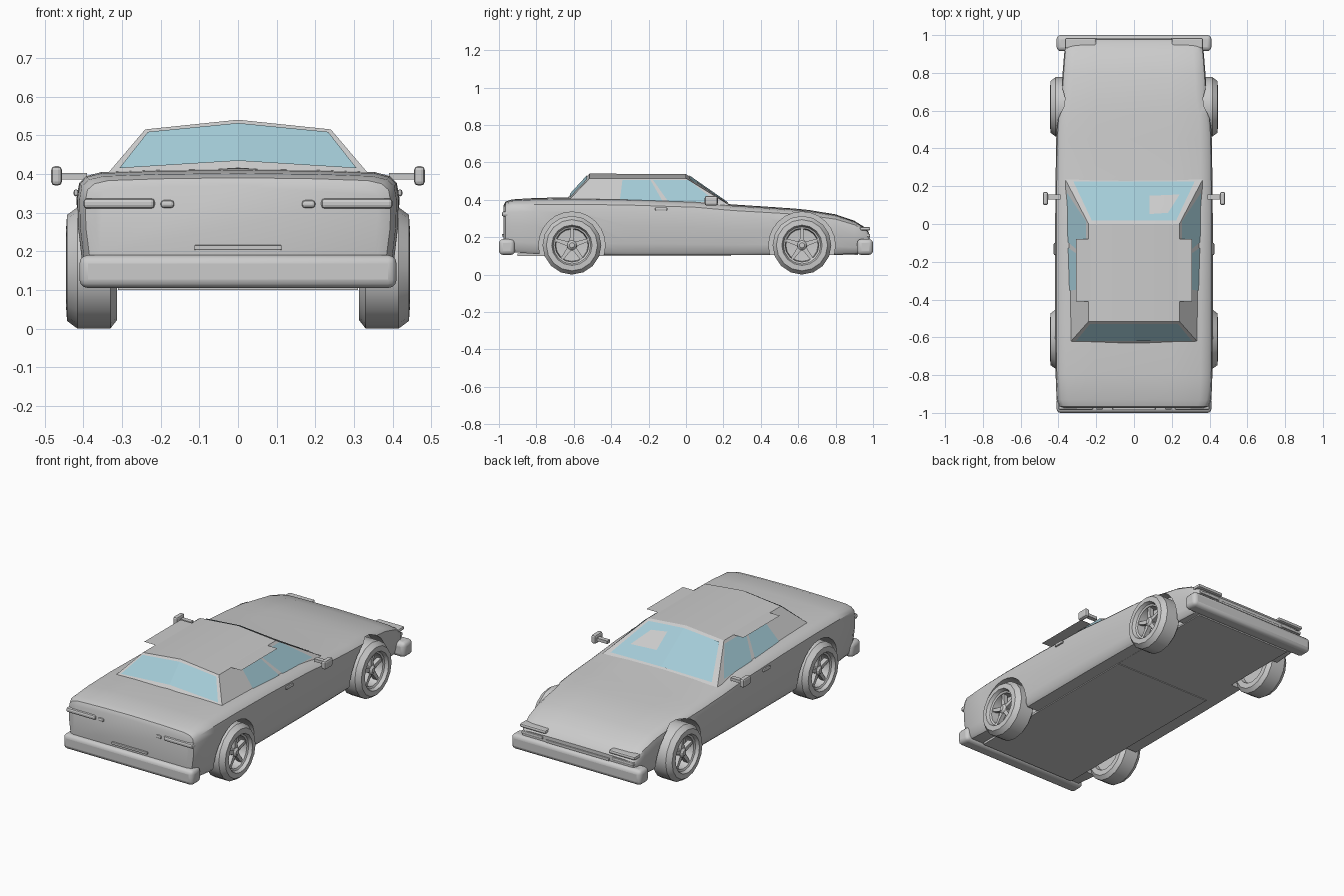
import bpy, bmesh, math
from mathutils import Vector

if "Cube" in bpy.data.objects:
    bpy.data.objects.remove(bpy.data.objects["Cube"])

glass = bpy.data.materials.new("glass")
glass.diffuse_color = (0.37, 0.6, 0.68, 1)
glass.use_nodes = True
glass.node_tree.nodes["Principled BSDF"].inputs["Base Color"].default_value = glass.diffuse_color


def make(name, verts, faces, smooth=None, mat=None, closed=True):
    me = bpy.data.meshes.new(name)
    me.from_pydata([tuple(v) for v in verts], [], faces)
    if closed:
        bm = bmesh.new()
        bm.from_mesh(me)
        bmesh.ops.recalc_face_normals(bm, faces=bm.faces)
        bm.to_mesh(me)
        bm.free()
    ob = bpy.data.objects.new(name, me)
    bpy.context.collection.objects.link(ob)
    if mat:
        me.materials.append(mat)
    if smooth:
        shade(ob, smooth)
    return ob


def shade(ob, deg):
    bpy.ops.object.select_all(action='DESELECT')
    ob.select_set(True)
    bpy.context.view_layer.objects.active = ob
    bpy.ops.object.shade_smooth_by_angle(angle=math.radians(deg))


def loft(name, rings, smooth=None):
    n = len(rings[0])
    verts = [v for r in rings for v in r]
    faces = [(i * n + j, i * n + (j + 1) % n, (i + 1) * n + (j + 1) % n, (i + 1) * n + j)
             for i in range(len(rings) - 1) for j in range(n)]
    faces += [tuple(range(n)), tuple(range(len(verts) - n, len(verts)))]
    return make(name, verts, faces, smooth)


def box(name, lo, hi, bevel=0.0, segs=2):
    ring = lambda y: [(lo[0], y, lo[2]), (hi[0], y, lo[2]), (hi[0], y, hi[2]), (lo[0], y, hi[2])]
    ob = loft(name, [ring(lo[1]), ring(hi[1])])
    if bevel:
        m = ob.modifiers.new("bevel", 'BEVEL')
        m.width, m.segments = bevel, segs
    return ob


def mbox(name, s, lo, hi, bevel=0.0):
    xs = sorted((s * lo[0], s * hi[0]))
    return box(name, (xs[0], *lo[1:]), (xs[1], *hi[1:]), bevel)


def lathe(name, profile, y, z, s, n=16, smooth=None):
    # profile of (x, radius) turned around an axis parallel to x
    rings = [[(s * x, y + r * math.sin(2 * math.pi * k / n), z - r * math.cos(2 * math.pi * k / n))
              for k in range(n)] for x, r in profile]
    return loft(name, rings, smooth)


# Lower body: one cross-section scaled along stations (y, half width, top, bottom)
section = [(0, 1), (.5, .99), (.85, .972), (.94, .94), (.985, .88), (1, .76),
           (.995, .5), (.97, .2), (.95, .05), (.92, 0)]
stations = [(-.975, .37, .37, .15), (-.965, .395, .39, .13), (-.93, .41, .402, .12),
            (-.8, .415, .41, .11), (-.6, .417, .413, .105), (-.3, .417, .408, .105),
            (.05, .417, .395, .105), (.25, .415, .375, .105), (.45, .412, .362, .105),
            (.58, .405, .353, .105), (.66, .388, .345, .105), (.8, .378, .322, .108),
            (.9, .37, .288, .11), (.96, .36, .25, .115), (.978, .35, .225, .125)]
rings = []
for y, w, zt, zb in stations:
    half = [(w * a, y, zb + (zt - zb) * b) for a, b in section]
    rings.append(half + [(-x, yy, z) for x, yy, z in reversed(half[1:])])
body = loft("body", rings)

# Wheel arches
AXLES = {"rear": -.61, "front": .62}
WZ = .157
for y in AXLES.values():
    for s in (-1, 1):
        cut = lathe("arch_cutter", [(.305, .178), (.52, .178)], y, WZ, s, 24)
        cut.hide_render = True
        m = body.modifiers.new("arch", 'BOOLEAN')
        m.operation, m.solver, m.object = 'DIFFERENCE', 'EXACT', cut
        bpy.context.view_layer.objects.active = body
        bpy.ops.object.modifier_apply(modifier=m.name)
        bpy.data.objects.remove(cut)
shade(body, 35)

# Cabin: four cross rows from tail to nose
side_x = lambda z: .24 + (.515 - z) * .85
rows = [(-.63, .395, .415), (-.515, .515, .54), (0, .515, .537), (.235, .37, .373)]
cv = []
for y, zs, zc in rows:
    cv += [Vector((-side_x(zs), y, zs)), Vector((0, y, zc)), Vector((side_x(zs), y, zs))]
cf = [(3 * i + j, 3 * i + j + 1, 3 * i + j + 4, 3 * i + j + 3) for i in range(3) for j in range(2)]
cf += [(0, 3, 6, 9), (2, 5, 8, 11), (0, 1, 2, 11, 10, 9)]
make("cabin", cv, cf, 25)


# Front and rear glass, laid just above the cabin slopes
def screen(name, base, top, off, u, v0, v1):
    pts = []
    for v in (v0, v1):
        for k in (-1, 0, 1):
            b = cv[base + 1].lerp(cv[base + 1 + k], u if k else 0)
            t = cv[top + 1].lerp(cv[top + 1 + k], u if k else 0)
            pts.append(b.lerp(t, v) + Vector(off))
    ob = make(name, pts, [(0, 1, 4, 3), (1, 2, 5, 4)], None, glass)
    return ob


screen("rear_window", 0, 3, (0, -.003, .004), .93, .12, .9)
screen("windshield", 9, 6, (0, .003, .004), .9, .06, .93)

for s in (-1, 1):
    # Side windows
    for name, outline in (("quarter_window", [(-.353, .4), (-.34, .503), (-.19, .503), (-.125, .39)]),
                          ("door_window", [(-.096, .39), (-.176, .503), (.015, .503), (.165, .385)])):
        pts = [(s * (side_x(z) + .004), y, z + .002) for y, z in outline]
        make(name, pts, [(0, 1, 2, 3)[::s]], None, glass, False)

    # Flat drip strips over the side windows
    make("roof_strip", [(s * x, y, .518) for x, y in ((.23, -.41), (.307, -.41), (.307, -.08), (.23, -.08))],
         [(0, 1, 2, 3)[::s]], closed=False)

    # Door handle, door mirror
    mbox("door_handle", s, (.412, -.165, .342), (.425, -.1, .36), .006)
    mbox("mirror_arm", s, (.39, .13, .385), (.46, .155, .402))
    mbox("mirror_head", s, (.455, .1, .37), (.483, .17, .42), .01)

    # Lamps
    mbox("tail_light", s, (.215, -.985, .31), (.4, -.945, .337), .01)
    mbox("small_tail_light", s, (.165, -.983, .312), (.2, -.96, .332), .008)
    mbox("headlight", s, (.2, .93, .235), (.365, .985, .255), .008)
    mbox("turn_signal", s, (.22, .94, .2), (.355, .985, .218), .006)

    # Wheels with dished rim, hub and five spokes
    for end, y in AXLES.items():
        lathe(end + "_tire", [(.335, .02), (.335, .1), (.313, .105), (.313, .135), (.33, .157), (.415, .157),
                              (.442, .137), (.444, .108), (.425, .1), (.42, .09), (.375, .086), (.37, .02)],
              y, WZ, s, 16, 25)
        lathe(end + "_hub", [(.37, .028), (.415, .026), (.425, .014)], y, WZ, s, 10)
        for k in range(5):
            a = 2 * math.pi * k / 5
            d, p = Vector((0, math.sin(a), math.cos(a))), Vector((0, math.cos(a), -math.sin(a)))
            c = Vector((0, y, WZ))
            loft(end + "_spoke", [[c + d * r + p * q + Vector((s * x, 0, 0))
                                   for q, x in ((-h, .39), (h, .39), (h, .415), (-h, .415))]
                                  for r, h in ((.015, .013), (.092, .008))])

# Bumpers, plates
for name, y0, y1 in (("rear_bumper", -1, -.915), ("front_bumper", .915, 1)):
    b = box(name, (-.41, y0, .105), (.41, y1, .19), .022, 3)
    shade(b, 40)
box("rear_plate_trim", (-.113, -.985, .203), (.113, -.96, .216), .003)
box("front_grille_bar", (-.2, .96, .19), (.2, .985, .205), .003)

# Floor panels
box("floor_panel", (-.31, -.9, .1), (.31, .24, .112))
box("front_floor_panel", (-.31, .24, .104), (.31, .92, .114))
